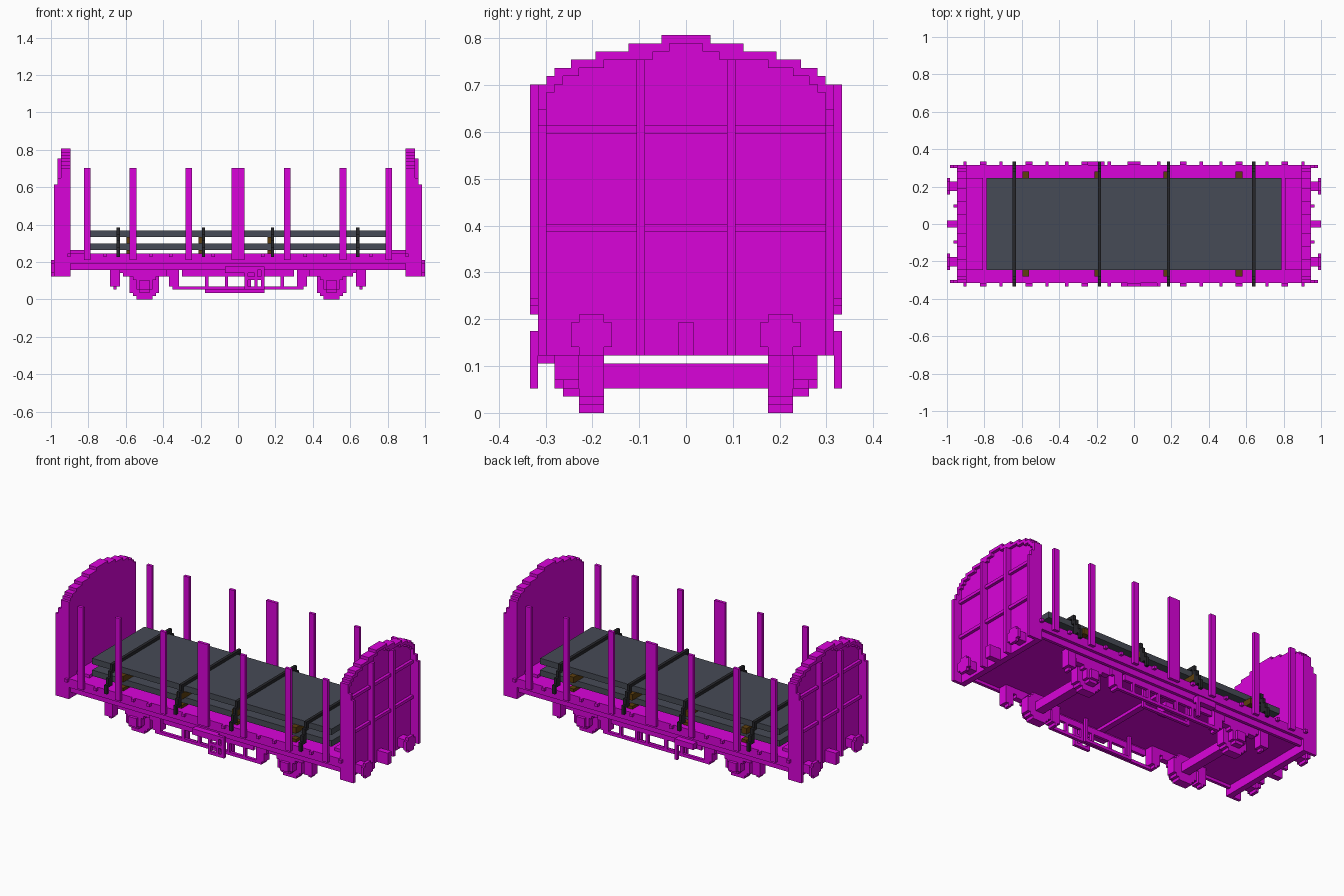
import bpy
import bmesh
from mathutils import Vector

UNIT = 2 / 114  # edge of one block; every size below counts blocks

if "Cube" in bpy.data.objects:
    bpy.data.objects.remove(bpy.data.objects["Cube"], do_unlink=True)


def material(name, rgb):
    mat = bpy.data.materials.new(name)
    mat.use_nodes = True
    colour = (*rgb, 1)
    mat.diffuse_color = colour
    mat.node_tree.nodes["Principled BSDF"].inputs["Base Color"].default_value = colour
    return mat


magenta = material("magenta paint", (.7, .001, .7))
steel = material("slate steel", (.062, .07, .092))
black = material("black strap", (.02, .02, .024))
timber = material("brown timber", (.11, .05, .004))


def signs(flag):
    return (1, -1) if flag else (1,)


class Part:
    """A named mesh gathered from boxes and stepped prisms."""

    def __init__(self, name, mat):
        self.name, self.mat, self.bm = name, mat, bmesh.new()

    def box(self, xs, ys, zs, mirror=""):
        for sx in signs("x" in mirror):
            for sy in signs("y" in mirror):
                cube = bmesh.ops.create_cube(self.bm, size=1)["verts"]
                for v in cube:
                    low = [c < 0 for c in v.co]
                    v.co = Vector((xs[not low[0]] * sx, ys[not low[1]] * sy, zs[not low[2]]))
        return self

    def stepped(self, axis, centre, depth, base, rows, mirror=""):
        """Extrude a symmetrical staircase outline; rows are (half width, top)."""
        right = []
        for half, top in rows:
            right += [(half, base), (half, top)]
            base = top
        outline = right + [(-w, z) for w, z in reversed(right)]
        for sx in signs("x" in mirror):
            for sy in signs("y" in mirror):
                def place(d, w, z):
                    return (sx * d, sy * (centre + w), z) if axis == "x" else (sx * (centre + w), sy * d, z)
                near, far = [[self.bm.verts.new(place(d, w, z)) for w, z in outline] for d in depth]
                self.bm.faces.new(near)
                self.bm.faces.new(far)
                for i in range(len(near)):
                    self.bm.faces.new((near[i - 1], near[i], far[i], far[i - 1]))
        return self

    def done(self):
        bmesh.ops.recalc_face_normals(self.bm, faces=self.bm.faces)
        bmesh.ops.scale(self.bm, vec=(UNIT,) * 3, verts=self.bm.verts)
        mesh = bpy.data.meshes.new(self.name)
        self.bm.to_mesh(mesh)
        self.bm.free()
        mesh.materials.append(self.mat)
        bpy.context.collection.objects.link(bpy.data.objects.new(self.name, mesh))


# Flat deck with sole bars, edge planks and raised end strips
deck = Part("deck", magenta)
deck.box((-51, 51), (-18, 18), (11, 14))
deck.box((-51, 51), (-17, 17), (10, 11))
deck.box((-51, 51), (16, 17), (9, 10), "y")
deck.box((46, 51), (-14, 14), (14, 15), "x")
deck.box((-1, 1), (-16, 16), (9, 10))
deck.done()

# Lashing lugs along the deck edges
lugs = Part("lashing_lugs", magenta)
for x in (7, 20, 26, 40, 51):
    lugs.box((x, x + 1), (18, 19), (13, 14), "xy")
lugs.done()

# Side stakes, the middle pair wider
stakes = Part("side_stakes", magenta)
for x in (15, 32, 46):
    stakes.box((x - 1, x + 1), (18, 19), (12, 40), "xy")
stakes.box((-2, 2), (18, 19), (12, 40), "y")
stakes.done()

# Arched end walls: plate with a raised rim along the arch
arch = [(18, 40), (17, 41), (16, 42), (14, 43), (11, 44), (7, 45), (3, 46)]
walls = Part("end_walls", magenta)
walls.stepped("x", 0, (51, 53), 7, arch, "x")
for inner, (outer, top) in zip((16, 15, 13, 10, 4, 2, 0), arch):
    walls.box((53, 54), (inner, outer), (top - 1, top), "xy")
walls.done()

# Ribs and corner posts on the outside of the end walls
ribs = Part("end_wall_ribs", magenta)
ribs.box((53, 55), (5, 6), (7, 43), "xy")
for z in (22, 34):
    ribs.box((53, 54), (-17, 17), (z, z + 1), "x")
ribs.box((53, 56), (17, 18), (7, 35), "xy")
ribs.box((53, 55), (17, 18), (35, 37), "xy")
ribs.box((53, 54), (17, 18), (37, 39), "xy")
ribs.done()

# Buffers and coupling hooks
buffers = Part("buffers", magenta)
buffers.stepped("x", 11.5, (56, 57), 7, [(1.5, 8), (2.5, 11), (1.5, 12)], "xy")
buffers.box((53, 56), (10, 13), (8, 11), "xy")
buffers.box((53, 57), (-1, 1), (7, 11), "x")
buffers.done()

# Wheels, axles, axle boxes and leaf springs
AXLE = 28.5
wheels = Part("wheels", magenta)
wheels.stepped("y", AXLE, (10, 13), 0, [(2.5, 1), (3.5, 2), (4.5, 7), (3.5, 8), (2.5, 9)], "xy")
wheels.box((AXLE - 1.5, AXLE + 1.5), (-10, 10), (3, 6), "x")
wheels.done()

gear = Part("axle_boxes_and_springs", magenta)
gear.stepped("y", AXLE, (13, 15), 2, [(1.5, 3), (2.5, 6), (3.5, 7), (6.5, 8), (8.5, 9), (10.5, 10)], "xy")
gear.box((AXLE - 1.5, AXLE + 1.5), (15, 16), (3, 6), "xy")
for side in (-1, 1):
    x = AXLE + 9 * side
    gear.box((x - 1.5, x + 1.5), (13, 16), (4, 10), "xy")
    gear.box((x - .5, x + .5), (13, 15), (3, 4), "xy")
gear.done()

# Truss bars and brake gear hung beneath the middle
brakes = Part("brake_gear", magenta)
brakes.box((-20, 20), (15, 16), (3, 4), "y")
brakes.box((-17, 17), (15, 16), (7, 9), "y")
for step in range(3):
    brakes.box((18 + step, 20 + step), (15, 16), (3 + 2 * step, 6 + 2 * step), "xy")
for x in (-10, -4, 3, 7, 13):
    brakes.box((x, x + 1), (15, 16), (3, 9), "y")
brakes.box((-10, 8), (13, 14), (2, 3), "y")
for x in (-10, 7):
    brakes.box((x, x + 1), (13, 14), (2, 10), "y")
brakes.box((-7, -4), (6, 10), (7, 10))
brakes.done()

# Spoked hand wheel in front, levers at the back
hand = Part("hand_wheel_and_levers", magenta)
for z in (3, 6, 9):
    hand.box((2, 8), (-19, -18), (z, z + 1))
for x in (2, 5, 7):
    hand.box((x, x + 1), (-19, -18), (3, 10))
hand.box((-4, 5), (-19, -17), (8, 10))
hand.box((-16, -9), (17, 19), (8, 10))
hand.box((-10, -9), (18, 19), (3, 9))
hand.box((4, 6), (-18, -16), (6, 7))
hand.done()

# Two steel slabs on timber bearers
for name, z in (("lower_slab", 15), ("upper_slab", 19)):
    Part(name, steel).box((-45, 45), (-14, 14), (z, z + 2)).done()
bearers = Part("timber_bearers", timber)
for x in (-33, -11, 10, 32):
    for zs in ((14, 15), (17, 19)):
        bearers.box((x - 1, x + 1), (-16, 16), zs)
bearers.done()

# Tie-down straps stepping from the deck edge up over the load
straps = Part("tie_down_straps", black)
for x in (-37, -11, 10, 36):
    across = (x, x + 1)
    straps.box(across, (-15, 15), (21, 22))
    for step in range(4):
        y, z = 18 - step, 13 + 2 * step
        straps.box(across, (y, y + 1), (z, z + 3), "y")
    straps.box(across, (16, 18), (15, 17), "y")
straps.done()
